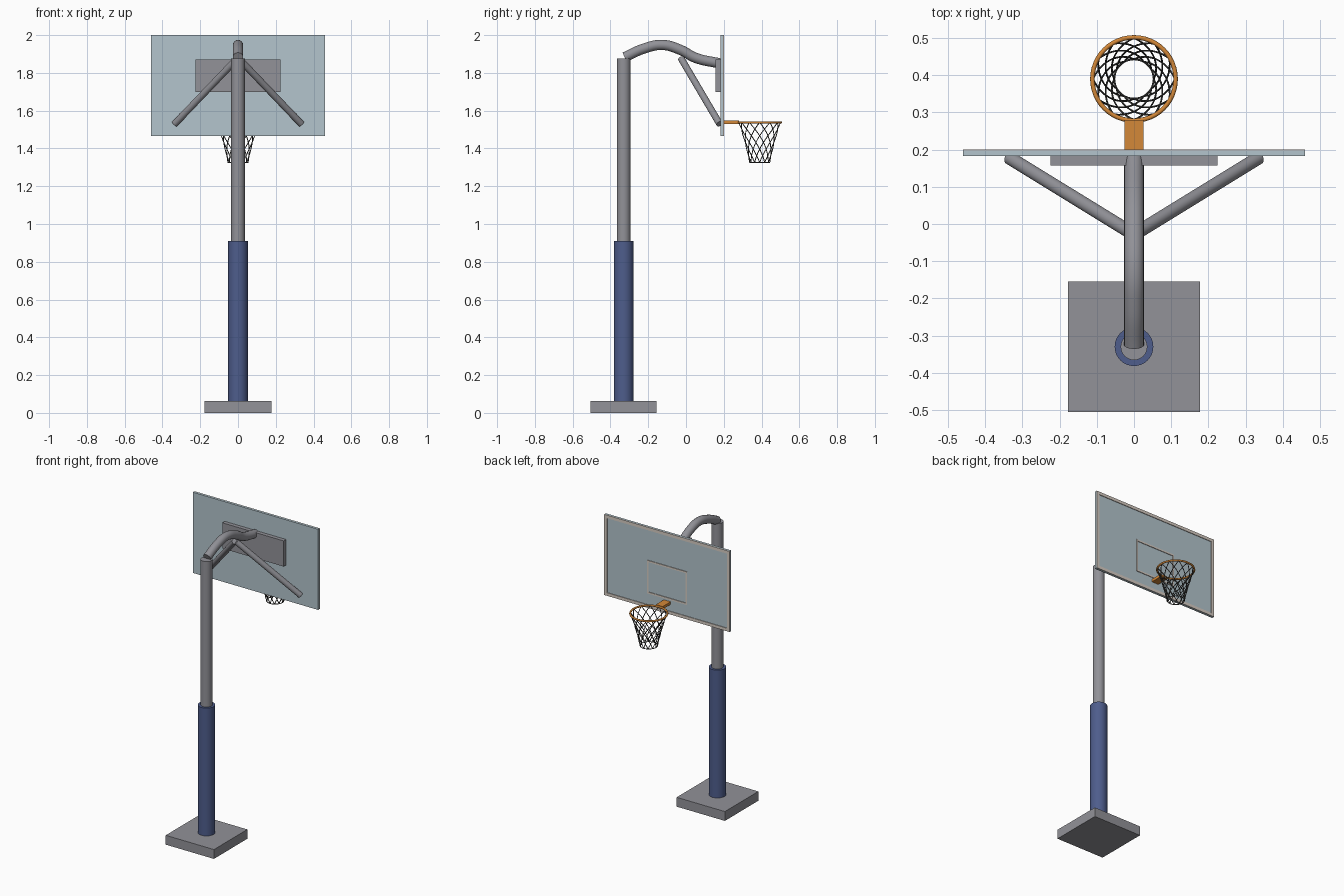
import bpy, math
from mathutils import Vector

if "Cube" in bpy.data.objects:
    bpy.data.objects.remove(bpy.data.objects["Cube"])


def mat(name, r, g, b):
    lin = lambda c: ((c / 255 + 0.055) / 1.055) ** 2.4
    m = bpy.data.materials.new(name)
    m.diffuse_color = (lin(r), lin(g), lin(b), 1)
    m.use_nodes = True
    m.node_tree.nodes["Principled BSDF"].inputs["Base Color"].default_value = m.diffuse_color
    return m


STEEL = mat("steel grey", 146, 146, 152)
PAD = mat("padding blue", 78, 93, 140)
GLASS = mat("board glass", 180, 197, 205)
TRIM = mat("trim off white", 215, 205, 196)
ORANGE = mat("rim orange", 212, 136, 56)
NET = mat("net dark grey", 72, 72, 70)


def finish(name, m, smooth=False):
    ob = bpy.context.object
    ob.name = name
    ob.data.materials.append(m)
    if smooth:
        bpy.ops.object.shade_smooth_by_angle(angle=math.radians(40))
    return ob


def box(name, m, x0, x1, y0, y1, z0, z1):
    bpy.ops.mesh.primitive_cube_add(size=1, location=((x0 + x1) / 2, (y0 + y1) / 2, (z0 + z1) / 2))
    bpy.context.object.scale = (x1 - x0, y1 - y0, z1 - z0)
    bpy.ops.object.transform_apply(location=False, rotation=False, scale=True)
    return finish(name, m)


def rod(name, m, a, b, r):
    a, b = Vector(a), Vector(b)
    d = b - a
    bpy.ops.mesh.primitive_cylinder_add(vertices=32, radius=r, depth=d.length, location=(a + b) / 2,
                                        rotation=d.to_track_quat('Z', 'Y').to_euler())
    return finish(name, m, True)


def tubes(name, m, paths, r, sides, kind='POLY'):
    cu = bpy.data.curves.new(name, 'CURVE')
    cu.dimensions = '3D'
    cu.bevel_depth, cu.bevel_resolution, cu.use_fill_caps = r, sides, True
    cu.resolution_u = 8
    for pts in paths:
        s = cu.splines.new(kind)
        if kind == 'BEZIER':
            s.bezier_points.add(len(pts) - 1)
            for p, co in zip(s.bezier_points, pts):
                p.co = co
                p.handle_left_type = p.handle_right_type = 'AUTO'
        else:
            s.points.add(len(pts) - 1)
            for p, co in zip(s.points, pts):
                p.co = (*co, 1)
    ob = bpy.data.objects.new(name, cu)
    bpy.context.collection.objects.link(ob)
    bpy.ops.object.select_all(action='DESELECT')
    ob.select_set(True)
    bpy.context.view_layer.objects.active = ob
    bpy.ops.object.convert(target='MESH')
    return finish(name, m, True)


def frame(name, hx, z0, z1, w, y0, y1):
    # four flat strips around a rectangle on the playing face
    box(name + "_top", TRIM, -hx, hx, y0, y1, z1 - w, z1)
    box(name + "_bottom", TRIM, -hx, hx, y0, y1, z0, z0 + w)
    for side, s in (("left", -1), ("right", 1)):
        xs = sorted((s * hx, s * (hx - w)))
        box(f"{name}_{side}", TRIM, *xs, y0, y1, z0 + w, z1 - w)


# Base, padded pole and curved arm
PY = -0.33
box("base", STEEL, -0.177, 0.177, -0.505, -0.155, 0, 0.062)
rod("pole", STEEL, (0, PY, 0.05), (0, PY, 1.875), 0.036)
rod("pole_padding", PAD, (0, PY, 0.03), (0, PY, 0.91), 0.052)
arm = [(-0.325, 1.883), (-0.225, 1.928), (-0.125, 1.948), (-0.03, 1.922), (0.05, 1.88), (0.18, 1.85)]
tubes("arm", STEEL, [[(0, y, z) for y, z in arm]], 0.027, 6, 'BEZIER')

# Backboard with its mounting plate and braces
box("mounting_plate", STEEL, -0.225, 0.225, 0.157, 0.184, 1.70, 1.87)
box("backboard", GLASS, -0.46, 0.46, 0.183, 0.197, 1.465, 2.0)
frame("border", 0.46, 1.465, 2.0, 0.02, 0.197, 0.201)
frame("target", 0.147, 1.56, 1.78, 0.011, 0.197, 0.201)
for side, s in (("left", -1), ("right", 1)):
    rod("brace_" + side, STEEL, (s * 0.005, -0.025, 1.875), (s * 0.335, 0.178, 1.53), 0.018)

# Hoop
HY, HZ = 0.39, 1.538
box("rim_bracket", ORANGE, -0.025, 0.025, 0.197, 0.28, 1.53, 1.548)
bpy.ops.mesh.primitive_torus_add(major_radius=0.112, minor_radius=0.006, major_segments=48,
                                 minor_segments=10, location=(0, HY, HZ))
finish("rim", ORANGE, True)


# Net: strands winding both ways down a tapering funnel
def net_point(angle, t):
    r = 0.110 - 0.072 * t + 0.015 * t * t
    return (r * math.cos(angle), HY + r * math.sin(angle), HZ - 0.212 * t)


N, STEPS, TWIST = 12, 14, math.radians(90)
strands = [[net_point(math.tau * k / N + d * TWIST * i / STEPS, i / STEPS) for i in range(STEPS + 1)]
           for k in range(N) for d in (-1, 1)]
tubes("net", NET, strands, 0.0025, 1)
bpy.ops.mesh.primitive_torus_add(major_radius=0.053, minor_radius=0.0025, major_segments=36,
                                 minor_segments=6, location=(0, HY, HZ - 0.212))
finish("net_hem", NET, True)
